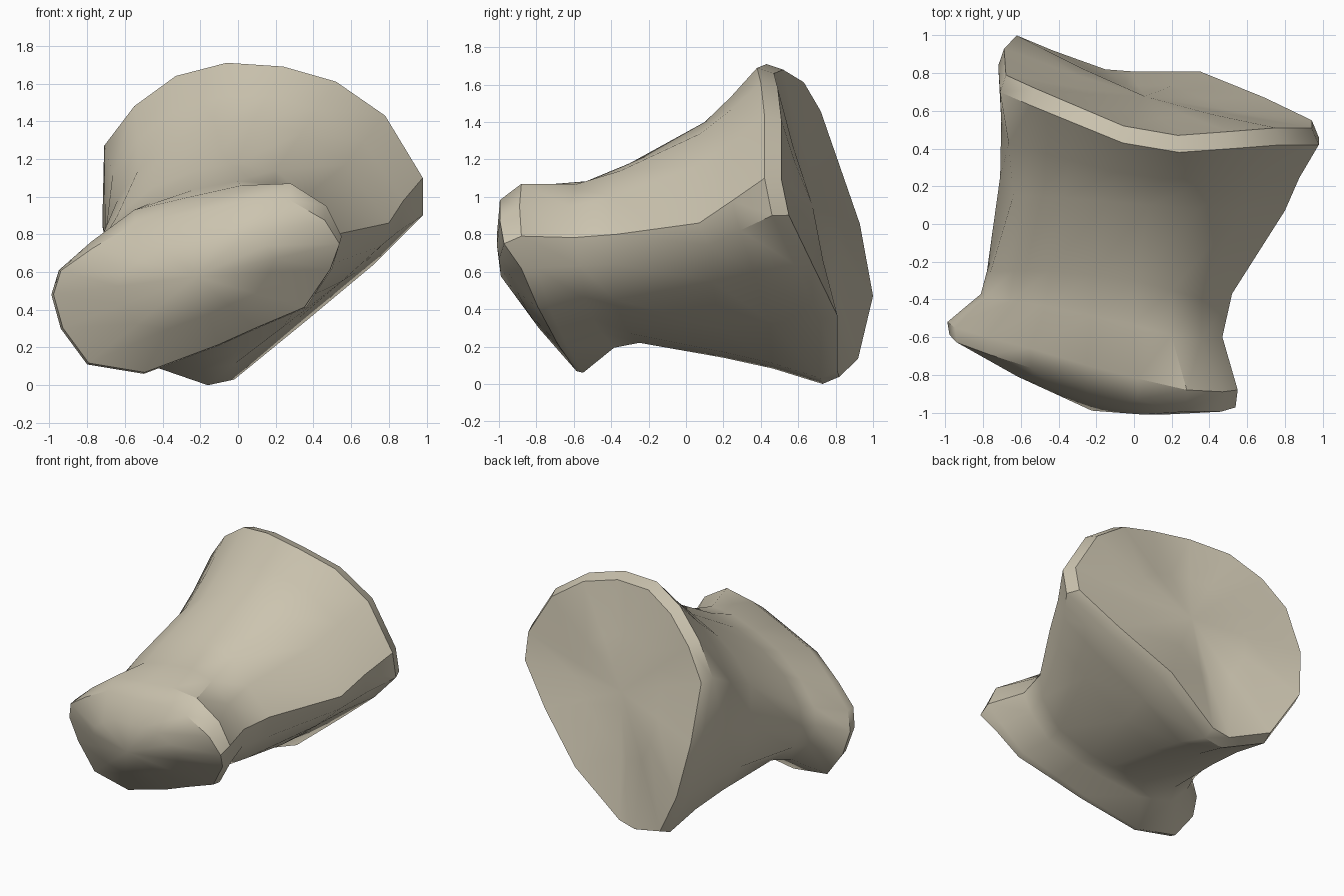
import bpy
import bmesh
import math
from mathutils import Vector

cube = bpy.data.objects.get("Cube")
if cube:
    bpy.data.objects.remove(cube, do_unlink=True)

# Key cross-sections, running from the upper corner on the right side over the top
HEAD_RIM = [(-.95, -.55, .61), (-.78, -.6, .76), (-.55, -.66, .93), (-.25, -.75, 1),
            (.02, -.82, 1.06), (.28, -.88, 1.07), (.47, -.89, .95), (.55, -.88, .79),
            (.5, -.8, .62), (.36, -.73, .41), (.1, -.68, .3), (-.1, -.64, .21),
            (-.5, -.55, .06), (-.8, -.52, .11), (-.94, -.5, .3), (-.99, -.52, .48)]
NECK = [(-.76, -.25, .7), (-.64, -.25, .9), (-.45, -.25, 1.05), (-.22, -.27, 1.14),
        (0, -.3, 1.18), (.2, -.35, 1.14), (.36, -.4, 1), (.52, -.37, .8),
        (.49, -.38, .64), (.34, -.38, .45), (.1, -.34, .33), (-.05, -.3, .27),
        (-.3, -.25, .22), (-.55, -.22, .26), (-.72, -.22, .4), (-.78, -.25, .55)]
SHAFT = [(-.64, .15, .98), (-.53, .15, 1.14), (-.37, .14, 1.27), (-.14, .12, 1.37),
         (.08, .1, 1.4), (.34, .08, 1.34), (.57, .07, 1.17), (.8, .07, .86),
         (.76, .12, .74), (.55, .14, .55), (.24, .18, .31), (-.02, .2, .17),
         (-.22, .2, .14), (-.48, .25, .2), (-.66, .3, .44), (-.71, .25, .74)]
BASE_RIM = [(-.71, .7, 1.27), (-.55, .63, 1.48), (-.33, .54, 1.64), (-.06, .43, 1.71),
            (.24, .38, 1.69), (.52, .4, 1.61), (.78, .42, 1.43), (.98, .42, 1.1),
            (.98, .46, .9), (.72, .58, .64), (.36, .72, .34), (-.02, .72, .03),
            (-.16, .73, 0), (-.45, .83, .1), (-.65, .91, .45), (-.72, .84, .85)]


def ring(points):
    return [Vector(p) for p in points]


def centre(points):
    return sum(points, Vector()) / len(points)


def blend(a, b, t):
    return [p.lerp(q, t) for p, q in zip(a, b)]


def scaled(points, factor):
    """Shrink a cross-section sideways and vertically, keeping its depth."""
    c = centre(points)
    return [Vector((c.x + (p.x - c.x) * factor, p.y, c.z + (p.z - c.z) * factor))
            for p in points]


def cap_ring(points, middle, t, bulge):
    """Contract an end outline towards the middle of a domed or dished cap."""
    return [p.lerp(middle, t) + Vector((0, bulge, 0)) for p in points]


head, neck, shaft, base = map(ring, (HEAD_RIM, NECK, SHAFT, BASE_RIM))

# Front joint surface: an edge rounded off at the top, and a dome
head_edge = [p - Vector((0, .03 + .08 * p.z, .08 * min(1, max(0, p.z - .6) / .4)))
             for p in scaled(head, .985)]
head_mid = centre(head_edge)
head_mid.y = -.93
head_dome = cap_ring(head_edge, head_mid, .45, -.045)

# Rear joint surface: a bevelled edge and a slight dish
base_edge = [p + Vector((0, .09, 0)) for p in scaled(base, .96)]
base_mid = centre(base_edge) - Vector((0, .02, 0))
base_dish = cap_ring(base_edge, base_mid, .5, -.01)

# Waisted shaft between the two joint surfaces
sections = [head_dome, head_edge, head,
            scaled(blend(head, neck, .55), .91), neck,
            shaft, scaled(blend(shaft, base, .5), .985),
            base, base_edge, base_dish]

bm = bmesh.new()
loops = [[bm.verts.new(p) for p in s] for s in sections]
count = len(head)
for a, b in zip(loops, loops[1:]):
    for i in range(count):
        j = (i + 1) % count
        bm.faces.new((a[i], a[j], b[j], b[i]))
for loop, middle in ((loops[0], head_mid - Vector((0, .06, 0))), (loops[-1], base_mid)):
    tip = bm.verts.new(middle)
    for i in range(count):
        bm.faces.new((tip, loop[i], loop[(i + 1) % count]))
bmesh.ops.recalc_face_normals(bm, faces=bm.faces)

mesh = bpy.data.meshes.new("bone")
bm.to_mesh(mesh)
bm.free()
bone = bpy.data.objects.new("bone", mesh)
bpy.context.collection.objects.link(bone)

# Single bone colour
colour = (.6, .55, .43, 1)
mat = bpy.data.materials.new("pale bone")
mat.use_nodes = True
mat.diffuse_color = colour
shader = next(n for n in mat.node_tree.nodes if n.type == 'BSDF_PRINCIPLED')
shader.inputs["Base Color"].default_value = colour
mesh.materials.append(mat)

# Smooth shading with crisp rims
bpy.ops.object.select_all(action='DESELECT')
bone.select_set(True)
bpy.context.view_layer.objects.active = bone
bpy.ops.object.shade_smooth_by_angle(angle=math.radians(35))
